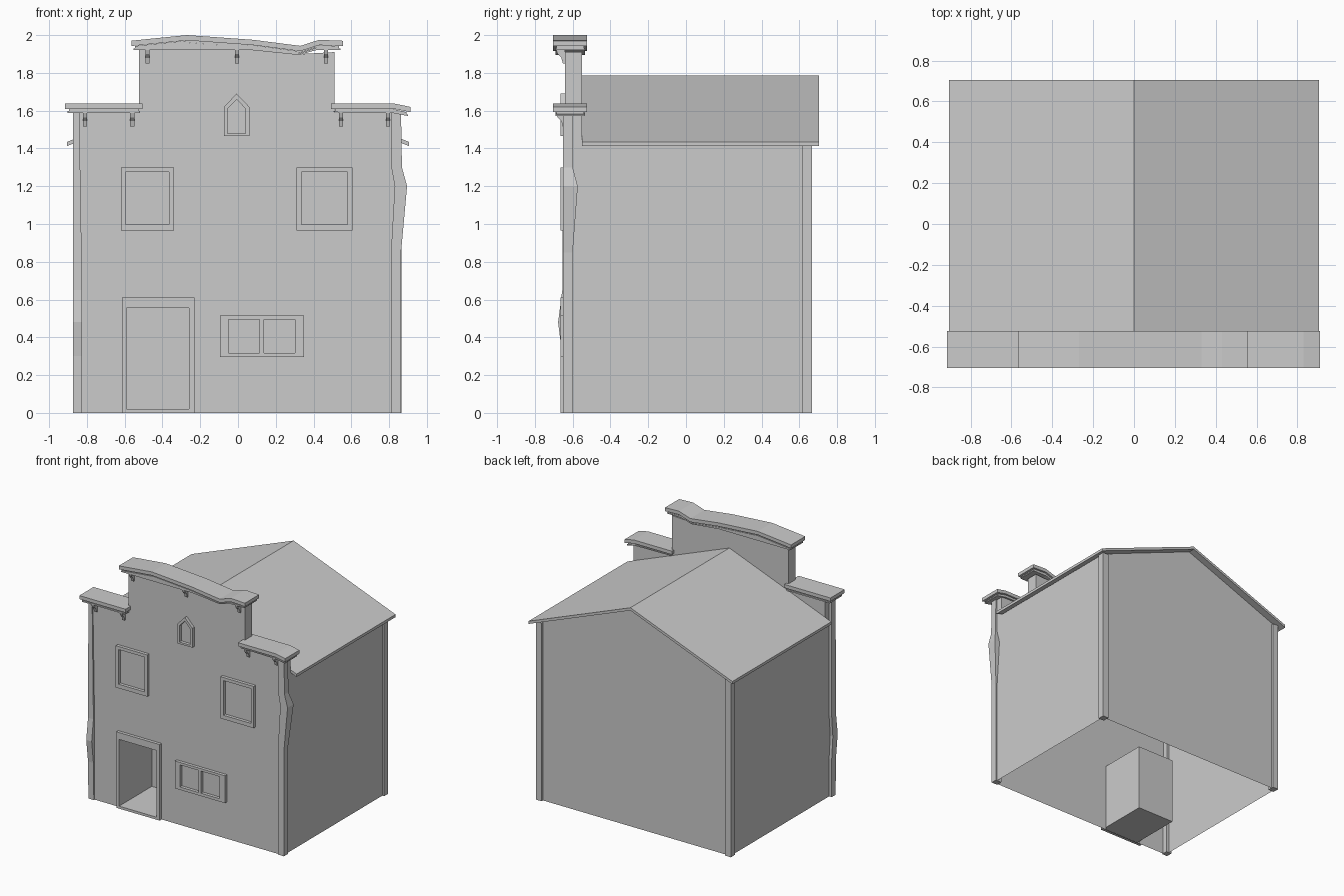
import bpy, bmesh

if "Cube" in bpy.data.objects:
    bpy.data.objects.remove(bpy.data.objects["Cube"])

FRONT = -0.64   # facade plane
BACK = 0.65     # rear wall plane


def make(name, verts, faces, fix=True):
    bm = bmesh.new()
    vs = [bm.verts.new(v) for v in verts]
    for f in faces:
        bm.faces.new([vs[i] for i in f])
    if fix:
        bmesh.ops.recalc_face_normals(bm, faces=bm.faces)
    me = bpy.data.meshes.new(name)
    bm.to_mesh(me)
    bm.free()
    ob = bpy.data.objects.new(name, me)
    bpy.context.collection.objects.link(ob)
    return ob


def loft(name, loops):
    """Closed solid through loops with equal point counts."""
    n = len(loops[0])
    faces = [tuple(range(n)), tuple(range((len(loops) - 1) * n, len(loops) * n))]
    for k in range(len(loops) - 1):
        a = k * n
        faces += [(a + i, a + (i + 1) % n, a + n + (i + 1) % n, a + n + i) for i in range(n)]
    return make(name, [p for l in loops for p in l], faces)


def prism(name, xz, y0, y1):
    return loft(name, [[(x, y, z) for x, z in xz] for y in (y0, y1)])


def rect(x0, x1, z0, z1):
    return [(x0, z0), (x1, z0), (x1, z1), (x0, z1)]


def frame(name, outer, inner, y0=-0.665, y1=FRONT):
    """Raised moulding ring around an opening."""
    n = len(outer)
    verts = [(x, y, z) for y in (y0, y1) for loop in (outer, inner) for x, z in loop]
    faces = []
    for i in range(n):
        j = (i + 1) % n
        faces += [(i, j, n + j, n + i), (i, j, 2 * n + j, 2 * n + i),
                  (n + i, n + j, 3 * n + j, 3 * n + i)]
    return make(name, verts, faces)


def post(name, sections):
    return loft(name, [[(x0, y0, z), (x1, y0, z), (x1, y1, z), (x0, y1, z)]
                       for z, x0, x1, y0, y1 in sections])


def cap(name, top, bottom):
    """Two-step coping that follows a bent top line."""
    lo, hi = top[0][0], top[-1][0]
    mid = (lo + hi) / 2

    def shrink(pts, d):
        s = 1 - 2 * d / (hi - lo)
        return [(mid + (x - mid) * s, z) for x, z in pts]
    under = [(x, z - 0.028) for x, z in top]
    prism(name + "_slab", top + under[::-1], -0.705, -0.525)
    neck = [(x, z - 0.012) for x, z in under]
    prism(name + "_neck", shrink(under, 0.02) + shrink(neck, 0.02)[::-1], -0.685, -0.54)
    prism(name + "_moulding", shrink(neck, 0.013) + shrink(bottom, 0.013)[::-1], -0.692, -0.535)


# Open-bottomed wall shell with a door notch in the front
D0, D1, DT = -0.59, -0.26, 0.555
W, E = 0.85, 1.43
front = [(-W, 0), (D0, 0), (D0, DT), (D1, DT), (D1, 0), (W, 0), (W, 1.42), (-W, 1.42)]
make("front_wall", [(x, FRONT, z) for x, z in front], [range(8)], False)
make("back_wall", [(x, BACK, z) for x, z in [(W, 0), (-W, 0), (-W, E), (0, 1.765), (W, E)]],
     [range(5)], False)
for s, side in ((-1, "left"), (1, "right")):
    pts = [(s * W, FRONT, 0), (s * W, BACK, 0), (s * W, BACK, E), (s * W, FRONT, E)]
    make(side + "_wall", pts if s > 0 else pts[::-1], [range(4)], False)

# Door alcove, visible faces pointing inwards
Y, Z = -0.25, 0.02
make("door_alcove",
     [(D0, FRONT, Z), (D1, FRONT, Z), (D1, FRONT, DT), (D0, FRONT, DT),
      (D0, Y, Z), (D1, Y, Z), (D1, Y, DT), (D0, Y, DT)],
     [(0, 1, 5, 4), (1, 2, 6, 5), (2, 3, 7, 6), (3, 0, 4, 7), (4, 5, 6, 7)], False)

# Stepped parapet
prism("parapet", [(-W, 1.42), (W, 1.42), (W, 1.59), (0.51, 1.59), (0.51, 1.91), (0.33, 1.90),
                  (0.05, 1.93), (-0.525, 1.93), (-0.525, 1.59), (-W, 1.59)], FRONT, -0.55)

# Gable roof
prism("roof", [(0, 1.785), (0.905, 1.435), (0.905, 1.413), (0, 1.763),
               (-0.905, 1.413), (-0.905, 1.435)], -0.55, 0.705)

# Copings with warped tops
cap("centre_coping",
    [(-0.565, 1.97), (-0.50, 1.977), (-0.27, 2.0), (0.08, 1.975), (0.33, 1.943),
     (0.43, 1.975), (0.555, 1.97)],
    [(-0.565, 1.92), (-0.50, 1.92), (-0.27, 1.92), (0.08, 1.92), (0.33, 1.895),
     (0.43, 1.922), (0.555, 1.922)])
cap("left_coping", [(-0.915, 1.638), (-0.505, 1.638)], [(-0.915, 1.587), (-0.505, 1.587)])
cap("right_coping", [(0.493, 1.637), (0.83, 1.637), (0.912, 1.62)],
    [(0.493, 1.592), (0.83, 1.587), (0.912, 1.572)])

# Corbel brackets under the copings
for i, (x, z) in enumerate([(-0.48, 1.925), (-0.005, 1.925), (0.465, 1.925), (-0.81, 1.59),
                            (-0.56, 1.59), (0.545, 1.59), (0.795, 1.59)]):
    side = [(FRONT, z), (-0.688, z), (-0.68, z - 0.025), (-0.66, z - 0.045),
            (-0.652, z - 0.075), (FRONT, z - 0.075)]
    loft(f"bracket_{i}", [[(x + d, y, zz) for y, zz in side] for d in (-0.011, 0.011)])

# Corner posts, the front pair bent
post("front_right_post", [(0, 0.81, 0.863, -0.65, -0.60), (0.85, 0.81, 0.863, -0.65, -0.60),
                          (1.2, 0.83, 0.895, -0.65, -0.573), (1.3, 0.812, 0.868, -0.65, -0.60),
                          (1.59, 0.81, 0.863, -0.65, -0.60)])
post("front_left_post", [(0, -0.873, -0.825, -0.65, -0.60), (0.3, -0.873, -0.825, -0.655, -0.60),
                         (0.48, -0.873, -0.825, -0.677, -0.615),
                         (0.65, -0.873, -0.825, -0.655, -0.60),
                         (1.59, -0.873, -0.84, -0.65, -0.60)])
for s, side in ((-1, "left"), (1, "right")):
    a, b = sorted((s * 0.815, s * 0.866))
    post(f"back_{side}_post", [(0, a, b, 0.615, 0.668), (1.43, a, b, 0.615, 0.668)])

# Door and window frames
frame("door_frame", rect(-0.615, -0.23, 0, 0.61), rect(D0, D1, 0.02, DT))
frame("upper_left_window", rect(-0.62, -0.34, 0.965, 1.30), rect(-0.595, -0.365, 0.997, 1.275))
frame("upper_right_window", rect(0.31, 0.605, 0.965, 1.30), rect(0.337, 0.58, 0.997, 1.275))
frame("double_window", rect(-0.095, 0.35, 0.295, 0.515), rect(-0.05, 0.303, 0.318, 0.495))
prism("double_window_mullion", rect(0.115, 0.137, 0.318, 0.495), -0.665, FRONT)
frame("attic_window",
      [(-0.075, 1.465), (0.06, 1.465), (0.06, 1.62), (-0.007, 1.69), (-0.075, 1.62)],
      [(-0.055, 1.48), (0.04, 1.48), (0.04, 1.61), (-0.007, 1.66), (-0.055, 1.61)])
